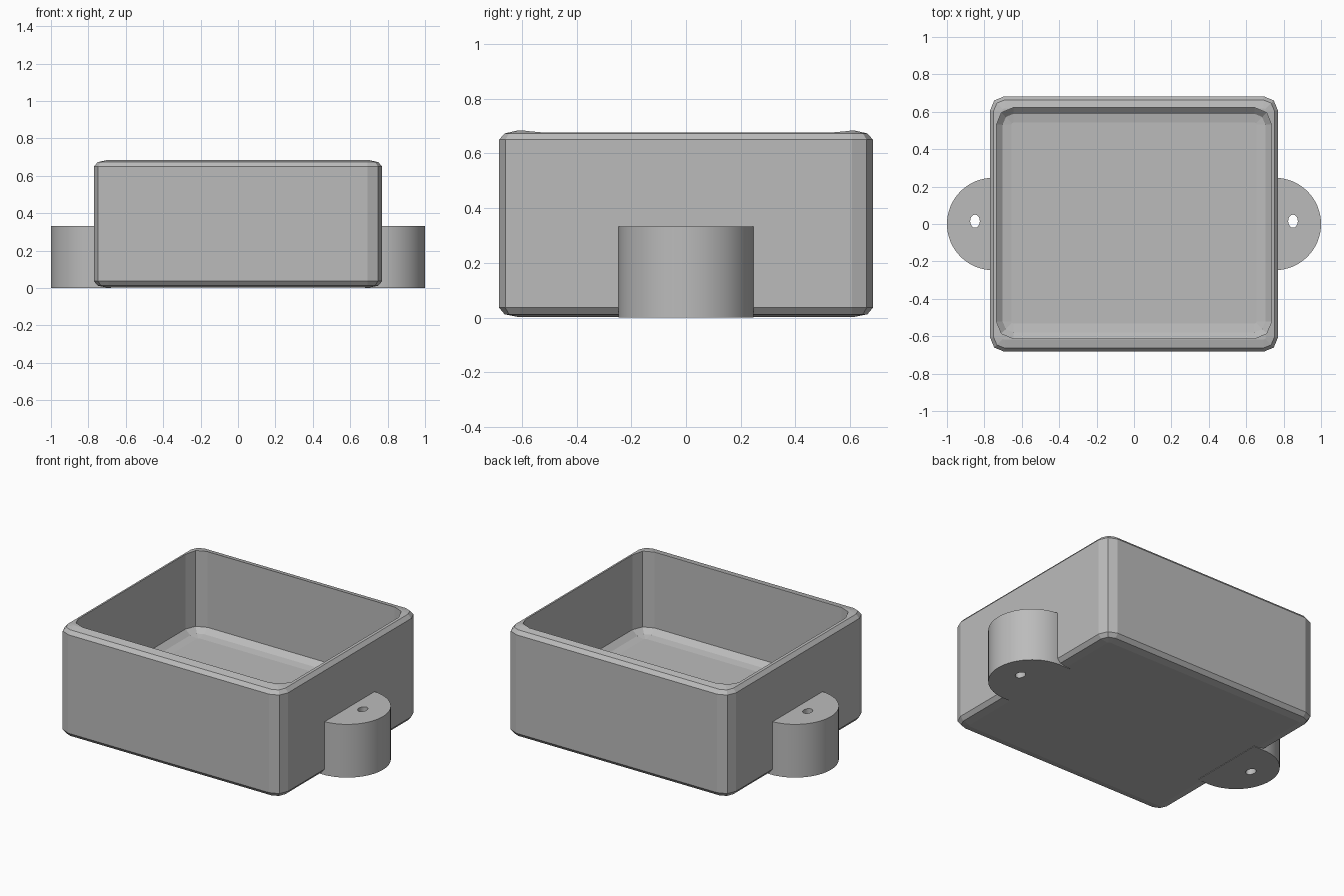
import bpy
import bmesh
from math import cos, sin, pi

cube = bpy.data.objects.get("Cube")
if cube:
    bpy.data.objects.remove(cube)

grey = bpy.data.materials.new("plain grey")
grey.use_nodes = True
colour = (0.5, 0.5, 0.5, 1)
grey.diffuse_color = colour
grey.node_tree.nodes["Principled BSDF"].inputs["Base Color"].default_value = colour


def loft(name, rings):
    """Skin a stack of equal-length point rings and cap both ends."""
    bm = bmesh.new()
    loops = [[bm.verts.new(p) for p in ring] for ring in rings]
    n = len(loops[0])
    for low, high in zip(loops, loops[1:]):
        for i in range(n):
            j = (i + 1) % n
            bm.faces.new((low[i], low[j], high[j], high[i]))
    bm.faces.new(loops[0][::-1])
    bm.faces.new(loops[-1])
    bmesh.ops.recalc_face_normals(bm, faces=bm.faces)
    mesh = bpy.data.meshes.new(name)
    bm.to_mesh(mesh)
    bm.free()
    mesh.materials.append(grey)
    obj = bpy.data.objects.new(name, mesh)
    bpy.context.collection.objects.link(obj)
    return obj


def rounded_box(name, hx, hy, radius, profile):
    """Box with two-facet corners; profile lists (inset, height)."""
    rings = []
    for inset, z in profile:
        r = radius - inset
        ring = []
        for quarter, (sx, sy) in enumerate(((1, 1), (-1, 1), (-1, -1), (1, -1))):
            for step in range(3):
                a = quarter * pi / 2 + step * pi / 4
                ring.append((sx * (hx - radius) + r * cos(a),
                             sy * (hy - radius) + r * sin(a), z))
        rings.append(ring)
    return loft(name, rings)


def cut(target, cutter):
    mod = target.modifiers.new("cut", 'BOOLEAN')
    mod.operation = 'DIFFERENCE'
    mod.solver = 'EXACT'
    mod.object = cutter
    bpy.ops.object.select_all(action='DESELECT')
    bpy.context.view_layer.objects.active = target
    target.select_set(True)
    bpy.ops.object.modifier_apply(modifier=mod.name)


# Open tray with softened edges
tray = rounded_box("tray", 0.77, 0.683, 0.077, [
    (0.065, 0.003), (0.02, 0.012), (0, 0.036),
    (0, 0.65), (0.02, 0.673), (0.065, 0.683)])
cavity = rounded_box("cavity_cutter", 0.735, 0.617, 0.09, [
    (0.08, 0.172), (0.033, 0.18), (0, 0.21), (0, 1)])
cavity.location.y = 0.005
cavity.hide_render = True
bpy.context.view_layer.update()
cut(tray, cavity)

# Keep the lug roots just inside the tray walls
cavity.scale = (1.01, 1.01, 1)
cavity.location.z = -0.01
bpy.context.view_layer.update()

# Rounded mounting lugs with screw holes
for side, name in ((1, "left"), (-1, "right")):
    arc = [(0.68, -0.247)]
    arc += [(0.753 + 0.247 * cos(a), 0.247 * sin(a))
            for a in (pi * (i / 32 - 0.5) for i in range(33))]
    arc += [(0.68, 0.247)]
    lug = loft(name + "_lug", [[(side * x, y, z) for x, y in arc]
                               for z in (0, 0.332)])
    drill = loft("drill", [[(side * 0.85 + 0.026 * cos(i * pi / 8),
                             0.015 + 0.035 * sin(i * pi / 8), z)
                            for i in range(16)] for z in (-0.1, 0.5)])
    cut(lug, drill)
    bpy.data.objects.remove(drill)
    cut(lug, cavity)
    bpy.ops.object.shade_smooth_by_angle(angle=pi / 6)

bpy.data.objects.remove(cavity)
